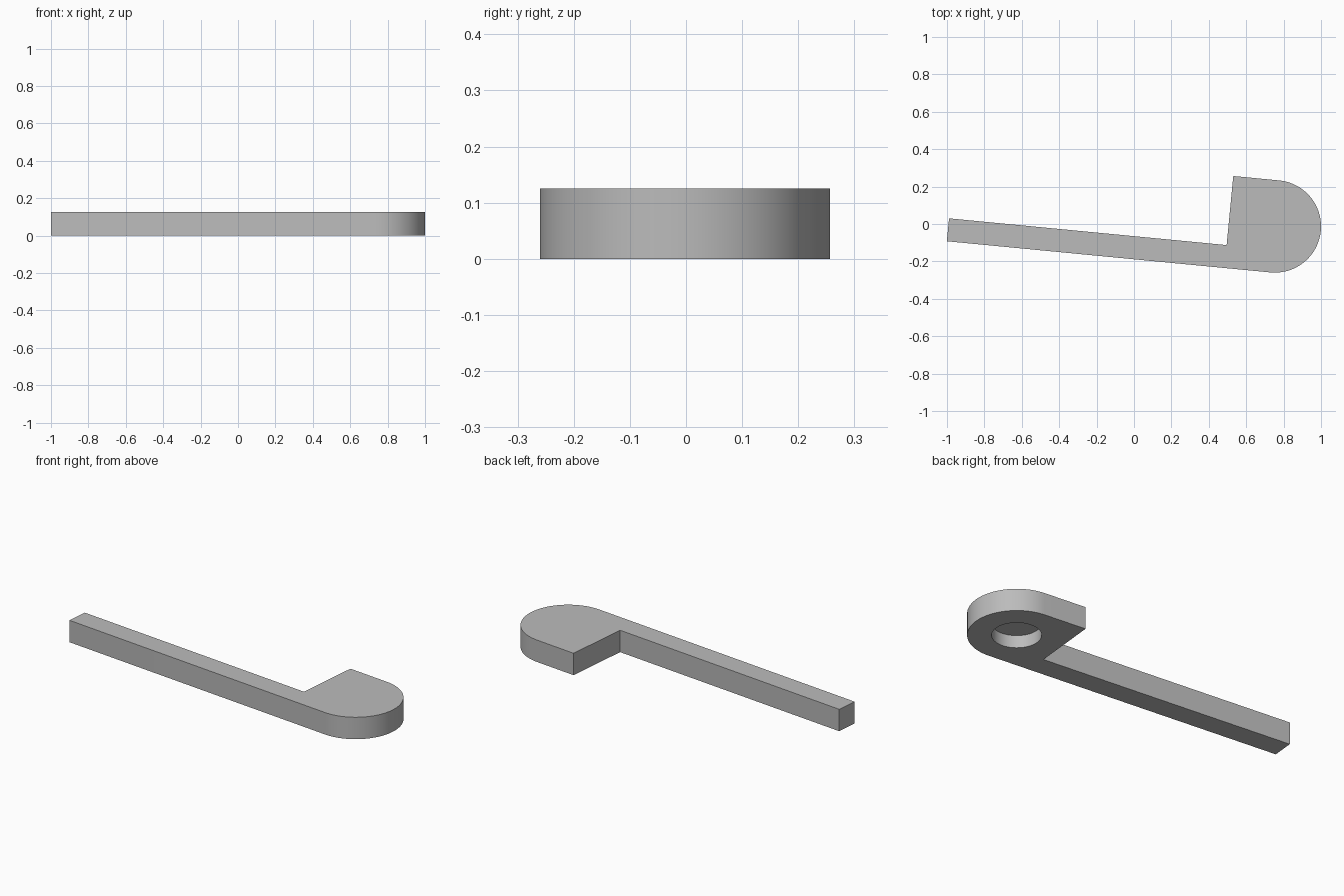
import bpy, bmesh, math
from mathutils import Matrix

cube = bpy.data.objects.get("Cube")
if cube:
    bpy.data.objects.remove(cube, do_unlink=True)

RADIUS = 0.247       # rounded head
HEIGHT = 0.125
BAR_WIDTH = 0.123
BAR_END = -1.738     # far end of the bar, measured from the head centre
HOLE_RADIUS = 0.125
HOLE_DEPTH = 0.07
PLACE = Matrix.Translation((1 - RADIUS, RADIUS - 0.26, 0)) @ Matrix.Rotation(math.radians(-5.5), 4, "Z")

grey = bpy.data.materials.new("plain grey")
grey.use_nodes = True
colour = (0.5, 0.5, 0.5, 1)
grey.diffuse_color = colour
grey.node_tree.nodes["Principled BSDF"].inputs["Base Color"].default_value = colour


def prism(name, outline, bottom, top):
    """Extrude a flat outline upwards into a solid."""
    bm = bmesh.new()
    face = bm.faces.new([bm.verts.new((x, y, bottom)) for x, y in outline])
    grown = bmesh.ops.extrude_face_region(bm, geom=[face])
    verts = [g for g in grown["geom"] if isinstance(g, bmesh.types.BMVert)]
    bmesh.ops.translate(bm, verts=verts, vec=(0, 0, top - bottom))
    bmesh.ops.recalc_face_normals(bm, faces=bm.faces)
    mesh = bpy.data.meshes.new(name)
    bm.to_mesh(mesh)
    bm.free()
    mesh.materials.append(grey)
    obj = bpy.data.objects.new(name, mesh)
    obj.matrix_world = PLACE
    bpy.context.collection.objects.link(obj)
    return obj


def arc(radius, start, sweep, steps):
    angles = [math.radians(start + sweep * i / steps) for i in range(steps + 1)]
    return [(radius * math.cos(a), radius * math.sin(a)) for a in angles]


# Lever: long bar, square-backed head and half-round nose in one outline
inner = BAR_WIDTH - RADIUS
outline = arc(RADIUS, -90, 180, 48)
outline += [(-RADIUS, RADIUS), (-RADIUS, inner), (BAR_END, inner), (BAR_END, -RADIUS)]
lever = prism("lever", outline, 0, HEIGHT)

# Blind round socket in the underside
cutter = prism("socket_cutter", arc(HOLE_RADIUS, 0, 360, 64)[:-1], -0.05, HOLE_DEPTH)
cutter.hide_render = True
cutter.hide_set(True)
cut = lever.modifiers.new("socket", "BOOLEAN")
cut.operation = "DIFFERENCE"
cut.solver = "EXACT"
cut.object = cutter

# Apply the cut, then smooth the round walls
bpy.context.view_layer.objects.active = lever
lever.select_set(True)
bpy.ops.object.modifier_apply(modifier=cut.name)
bpy.data.objects.remove(cutter, do_unlink=True)
bpy.ops.object.shade_smooth_by_angle(angle=math.radians(30))
